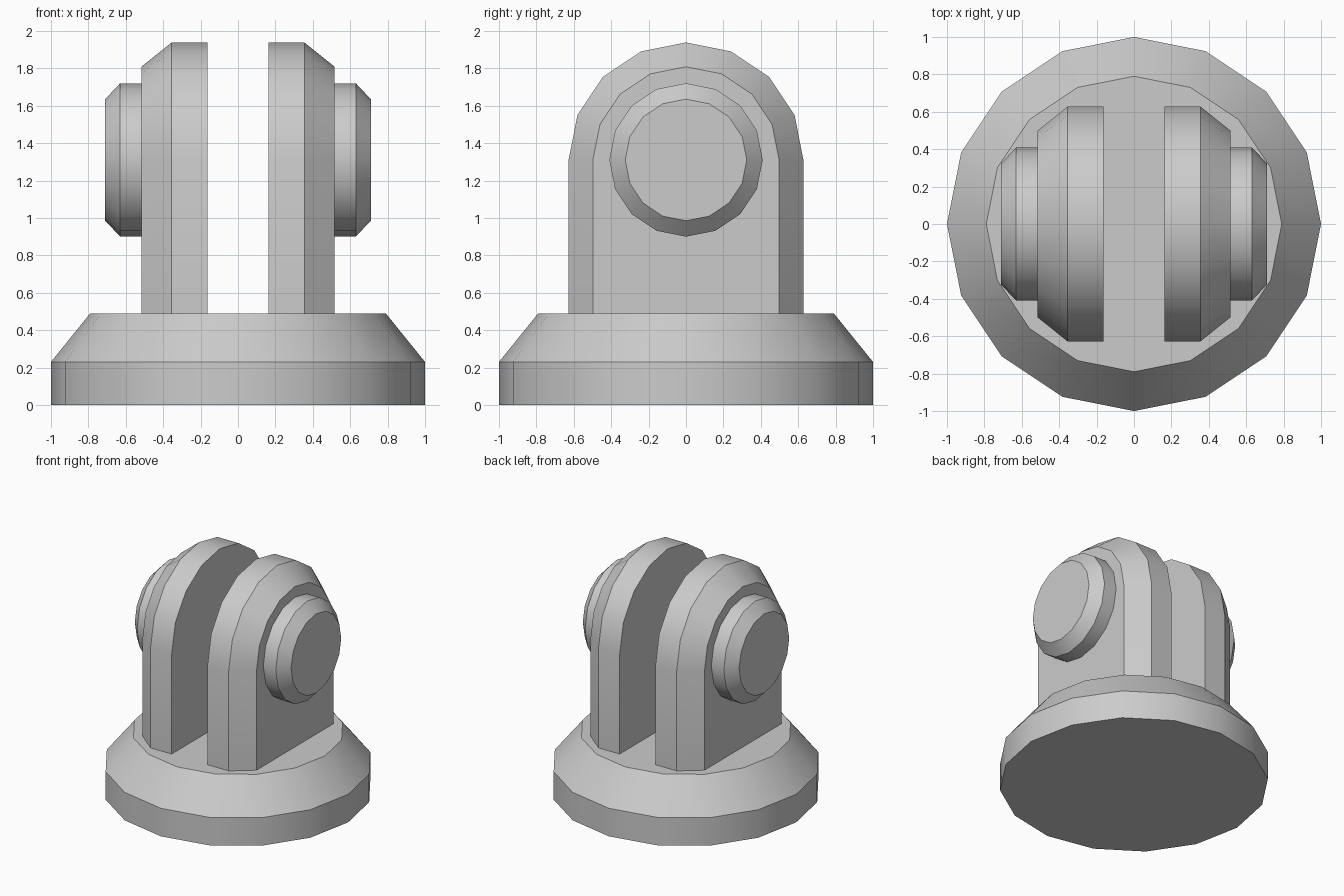
import bpy, bmesh
from math import sin, cos, pi, radians
from mathutils import Vector

cube = bpy.data.objects.get("Cube")
if cube:
    bpy.data.objects.remove(cube, do_unlink=True)

grey = bpy.data.materials.new("plain grey")
grey.use_nodes = True
GREY = (0.6, 0.6, 0.6, 1)
grey.diffuse_color = GREY
grey.node_tree.nodes["Principled BSDF"].inputs["Base Color"].default_value = GREY

SIDES = 16
PIN_Z = 1.31   # height of the hinge axis
BASE_TOP = 0.49


def loft(name, rings):
    """Skin a stack of matching outlines and cap both ends."""
    bm = bmesh.new()
    loops = [[bm.verts.new(p) for p in ring] for ring in rings]
    for a, b in zip(loops, loops[1:]):
        for i in range(len(a)):
            j = (i + 1) % len(a)
            bm.faces.new((a[i], a[j], b[j], b[i]))
    bm.faces.new(loops[0])
    bm.faces.new(loops[-1])
    bmesh.ops.recalc_face_normals(bm, faces=bm.faces)
    mesh = bpy.data.meshes.new(name)
    bm.to_mesh(mesh)
    bm.free()
    mesh.materials.append(grey)
    obj = bpy.data.objects.new(name, mesh)
    bpy.context.collection.objects.link(obj)
    bpy.ops.object.select_all(action="DESELECT")
    obj.select_set(True)
    bpy.context.view_layer.objects.active = obj
    bpy.ops.object.shade_smooth_by_angle(angle=radians(30))
    return obj


def circle(r):
    return [(r * cos(2 * pi * i / SIDES), r * sin(2 * pi * i / SIDES)) for i in range(SIDES)]


def arch(r):
    """Half-round top over straight legs that reach the base."""
    top = [(y, z + PIN_Z) for y, z in circle(r)[:SIDES // 2 + 1]]
    return top + [(-r, BASE_TOP), (r, BASE_TOP)]


# Round base with a sloped shoulder
loft("base", [[(x, y, z) for x, y in circle(r)]
              for z, r in ((0, 1), (0.23, 1), (BASE_TOP, 0.79))])

# Mirrored pair of bracket arms and pin caps
for side, s in (("left", 1), ("right", -1)):
    loft(side + "_bracket_arm", [[(s * x, y, z) for y, z in arch(r)]
                                 for x, r in ((0.163, 0.628), (0.355, 0.628), (0.517, 0.498))])
    loft(side + "_pin_cap", [[(s * x, y, z + PIN_Z) for y, z in circle(r)]
                             for x, r in ((0.517, 0.41), (0.63, 0.41), (0.71, 0.325))])
